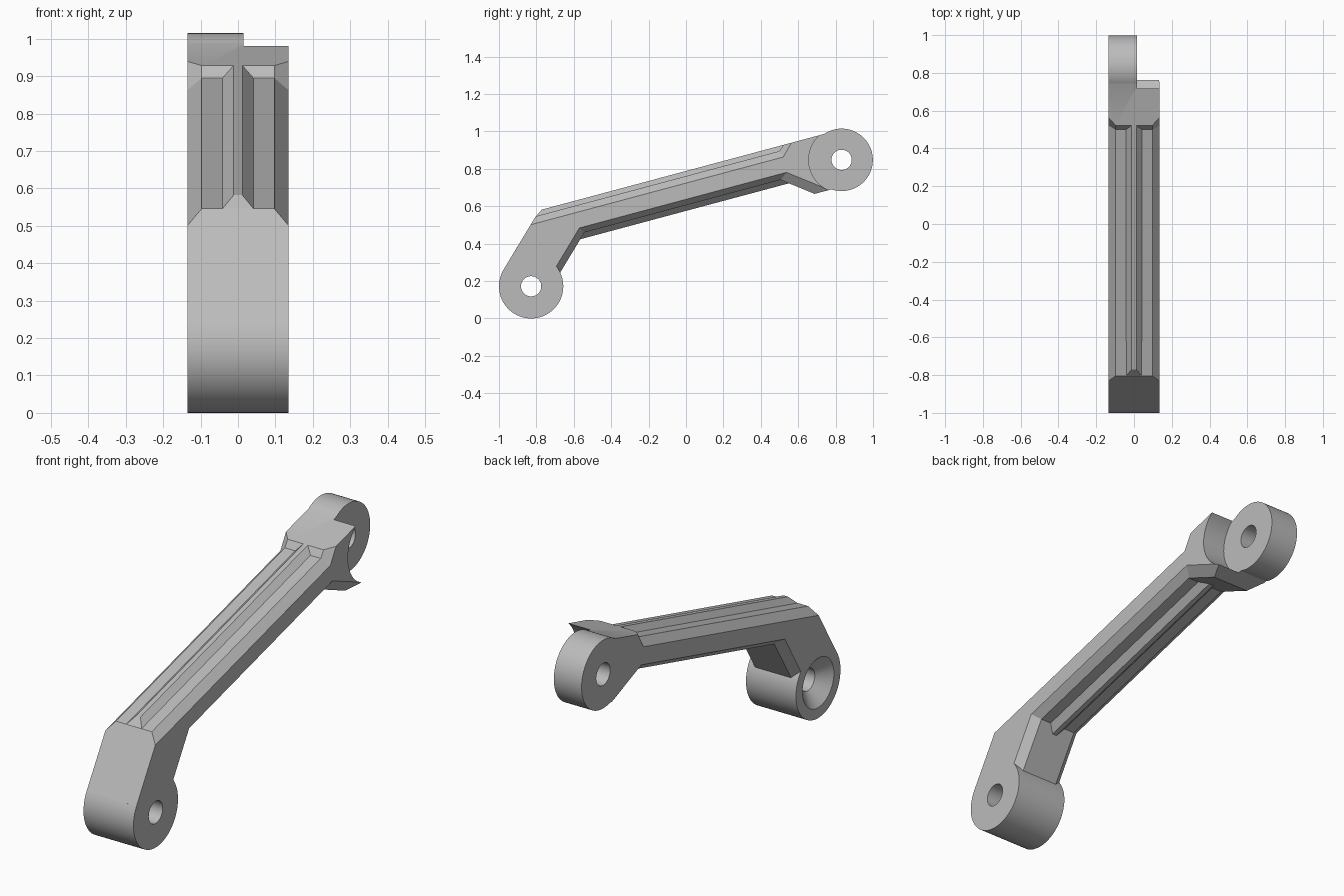
import bpy, bmesh, math

cube = bpy.data.objects.get("Cube")
if cube:
    bpy.data.objects.remove(cube, do_unlink=True)

HALF = 0.135          # half width of the link
FLAT = 0.097          # half width inside the side chamfers
SLOPE = 0.268         # rise of the arm
LOW, HIGH = (-0.828, 0.172), (0.832, 0.848)   # pivot centres (y, z)
STEP = 0.015          # inner face of the upper eye

grey = bpy.data.materials.new("plain grey")
grey.use_nodes = True
colour = (0.5, 0.5, 0.5, 1)
grey.diffuse_color = colour
grey.node_tree.nodes["Principled BSDF"].inputs["Base Color"].default_value = colour


def loft(name, sections):
    """Skin a list of (x, [(y, z), ...]) outlines and cap both ends."""
    bm = bmesh.new()
    rings = [[bm.verts.new((x, y, z)) for y, z in pts] for x, pts in sections]
    n = len(rings[0])
    for a, b in zip(rings, rings[1:]):
        for i in range(n):
            j = (i + 1) % n
            bm.faces.new((a[i], a[j], b[j], b[i]))
    bm.faces.new(rings[0])
    bm.faces.new(rings[-1])
    bmesh.ops.recalc_face_normals(bm, faces=bm.faces)
    mesh = bpy.data.meshes.new(name)
    bm.to_mesh(mesh)
    bm.free()
    mesh.materials.append(grey)
    obj = bpy.data.objects.new(name, mesh)
    bpy.context.collection.objects.link(obj)
    return obj


def circle(centre, r, n=72):
    return [(centre[0] + r * math.cos(2 * math.pi * i / n),
             centre[1] + r * math.sin(2 * math.pi * i / n)) for i in range(n)]


def drum(name, centre, x0, r0, x1, r1=None):
    return loft(name, [(x0, circle(centre, r0)), (x1, circle(centre, r1 or r0))])


def combine(target, tool, operation):
    """Apply a boolean and discard the tool."""
    mod = target.modifiers.new("combine", 'BOOLEAN')
    mod.operation, mod.solver, mod.object = operation, 'EXACT', tool
    tool.hide_render = True
    bpy.context.view_layer.update()
    graph = bpy.context.evaluated_depsgraph_get()
    mesh = bpy.data.meshes.new_from_object(target.evaluated_get(graph))
    target.modifiers.clear()
    target.data = mesh
    bpy.data.objects.remove(tool, do_unlink=True)


def rib(name, y0, y1, base, crest, lead):
    """Trapezoid rib along the arm; base and crest are heights at y = 0."""
    sink = base + (base - crest)
    wide, thin = 0.042, 0.012
    rows = [(-wide, sink), (-wide, base), (-thin, crest),
            (thin, crest), (wide, base), (wide, sink)]
    bm = bmesh.new()
    for y in (y0, y1):
        for x, h in rows:
            shift = lead if (y == y0 and h == crest) else 0
            bm.verts.new((x, y + shift, h + SLOPE * (y + shift)))
    bmesh.ops.convex_hull(bm, input=bm.verts)
    bmesh.ops.recalc_face_normals(bm, faces=bm.faces)
    mesh = bpy.data.meshes.new(name)
    bm.to_mesh(mesh)
    bm.free()
    mesh.materials.append(grey)
    obj = bpy.data.objects.new(name, mesh)
    bpy.context.collection.objects.link(obj)
    return obj


# Bent arm: outer outline and chamfered inner outline, point for point
top = lambda y: (y, 0.7885 + SLOPE * y)
tail = [(0.80, 0.696), (0.82, 0.85), top(0.787)]
outer = [(-0.977, 0.258), (-0.831, 0.501), (0.52, 0.863), top(0.564)]
inner = [(-0.977, 0.258), (-0.804, 0.546), (0.50, 0.895), top(0.522)]
outer += tail[::-1] + [(0.767, 0.687), (0.537, 0.781), (-0.57, 0.484), (-0.74, 0.20)]
inner += tail[::-1] + [(0.687, 0.666), (0.506, 0.741), (-0.543, 0.46), (-0.72, 0.167)]
for pts in (outer, inner):
    pts.append((-0.85, 0.15))
link = loft("bent_link_arm", [(-HALF, outer), (-FLAT, inner), (FLAT, inner), (HALF, outer)])

# Ribs along the top and the underside
combine(link, rib("top_rib", -0.803, 0.55, 0.7605, 0.7885, 0.032), 'UNION')
combine(link, rib("under_rib", -0.60, 0.60, 0.6058, 0.575, 0), 'UNION')

# Round clearance beside the upper eye, then both eyes
combine(link, drum("clearance", HIGH, STEP, 0.176, 0.3), 'DIFFERENCE')
combine(link, drum("upper_eye", HIGH, -HALF, 0.167, STEP), 'UNION')
combine(link, drum("lower_eye", LOW, -HALF, 0.172, HALF), 'UNION')

# Pivot holes, with a funnel on one side of the lower one
for centre in (LOW, HIGH):
    combine(link, drum("pivot_hole", centre, -0.3, 0.054, 0.3), 'DIFFERENCE')
combine(link, drum("funnel", LOW, -HALF - 0.01, 0.133, -0.078, 0.053), 'DIFFERENCE')

# Smooth the round walls, keep the edges crisp
bpy.ops.object.select_all(action='DESELECT')
link.select_set(True)
bpy.context.view_layer.objects.active = link
bpy.ops.object.shade_smooth_by_angle(angle=math.radians(20))
